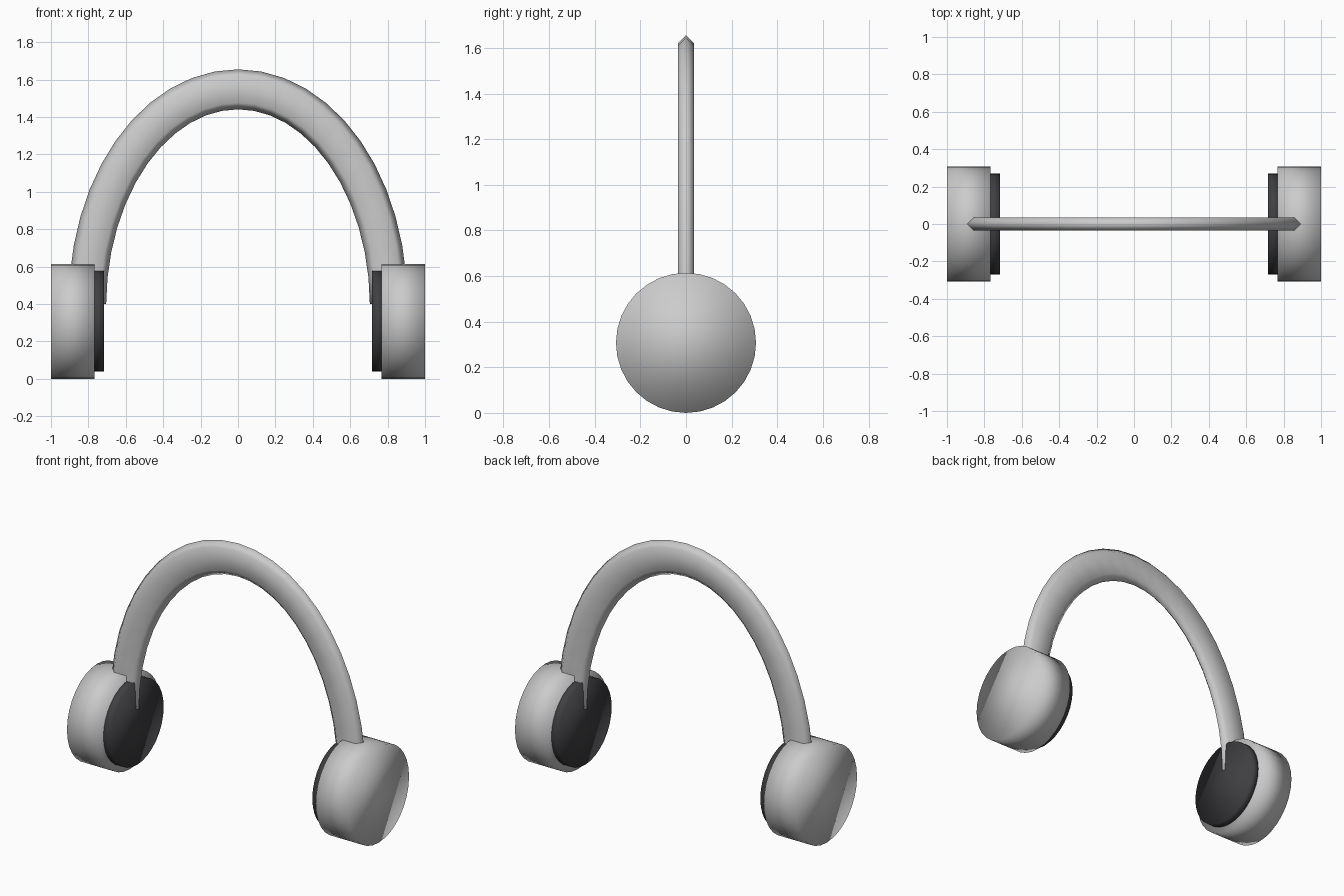
import bpy, bmesh, math
from mathutils import Vector, Matrix

if "Cube" in bpy.data.objects:
    bpy.data.objects.remove(bpy.data.objects["Cube"])


def material(name, rgb):
    m = bpy.data.materials.new(name)
    m.diffuse_color = (*rgb, 1)
    m.use_nodes = True
    m.node_tree.nodes["Principled BSDF"].inputs["Base Color"].default_value = m.diffuse_color
    return m


GREY = material("light_grey", (0.6, 0.6, 0.6))
DARK = material("dark_cushion", (0.05, 0.05, 0.055))


def finish(name, bm, mat):
    bmesh.ops.recalc_face_normals(bm, faces=bm.faces)
    me = bpy.data.meshes.new(name)
    bm.to_mesh(me)
    bm.free()
    me.materials.append(mat)
    for p in me.polygons:
        p.use_smooth = True
    ob = bpy.data.objects.new(name, me)
    bpy.context.collection.objects.link(ob)
    return ob


def disc(name, x0, x1, radius, z, mat):
    """Cylinder lying along x between x0 and x1."""
    bm = bmesh.new()
    place = Matrix.Translation(((x0 + x1) / 2, 0, z)) @ Matrix.Rotation(math.pi / 2, 4, 'Y')
    bmesh.ops.create_cone(bm, cap_ends=True, segments=32, radius1=radius, radius2=radius,
                          depth=abs(x1 - x0), matrix=place)
    return finish(name, bm, mat)


# Ear cups and their cushions
for side, s in (("left", -1), ("right", 1)):
    disc(side + "_ear_cup", s * 0.767, s * 1.0, 0.307, 0.307, GREY)
    disc(side + "_cushion", s * 0.717, s * 0.78, 0.27, 0.31, DARK)

# Headband: flat hexagonal section swept along half an ellipse
BASE, RX, RZ, STEPS, T = 0.4, 0.805, 1.148, 24, 0.035
bm = bmesh.new()
rings = []
for i in range(STEPS + 1):
    a = math.pi * i / STEPS
    centre = Vector((RX * math.cos(a), 0, BASE + RZ * math.sin(a)))
    out = Vector((RZ * math.cos(a), 0, RX * math.sin(a))).normalized()
    w = 0.1 + 0.007 * math.sin(a)
    section = ((w, 0), (w - T, T), (T - w, T), (-w, 0), (T - w, -T), (w - T, -T))
    rings.append([bm.verts.new(centre + out * u + Vector((0, v, 0))) for u, v in section])
for r, q in zip(rings, rings[1:]):
    for k in range(6):
        n = (k + 1) % 6
        bm.faces.new((r[k], r[n], q[n], q[k]))
for end in (rings[0], rings[-1]):
    bm.faces.new(end)
finish("headband", bm, GREY)
